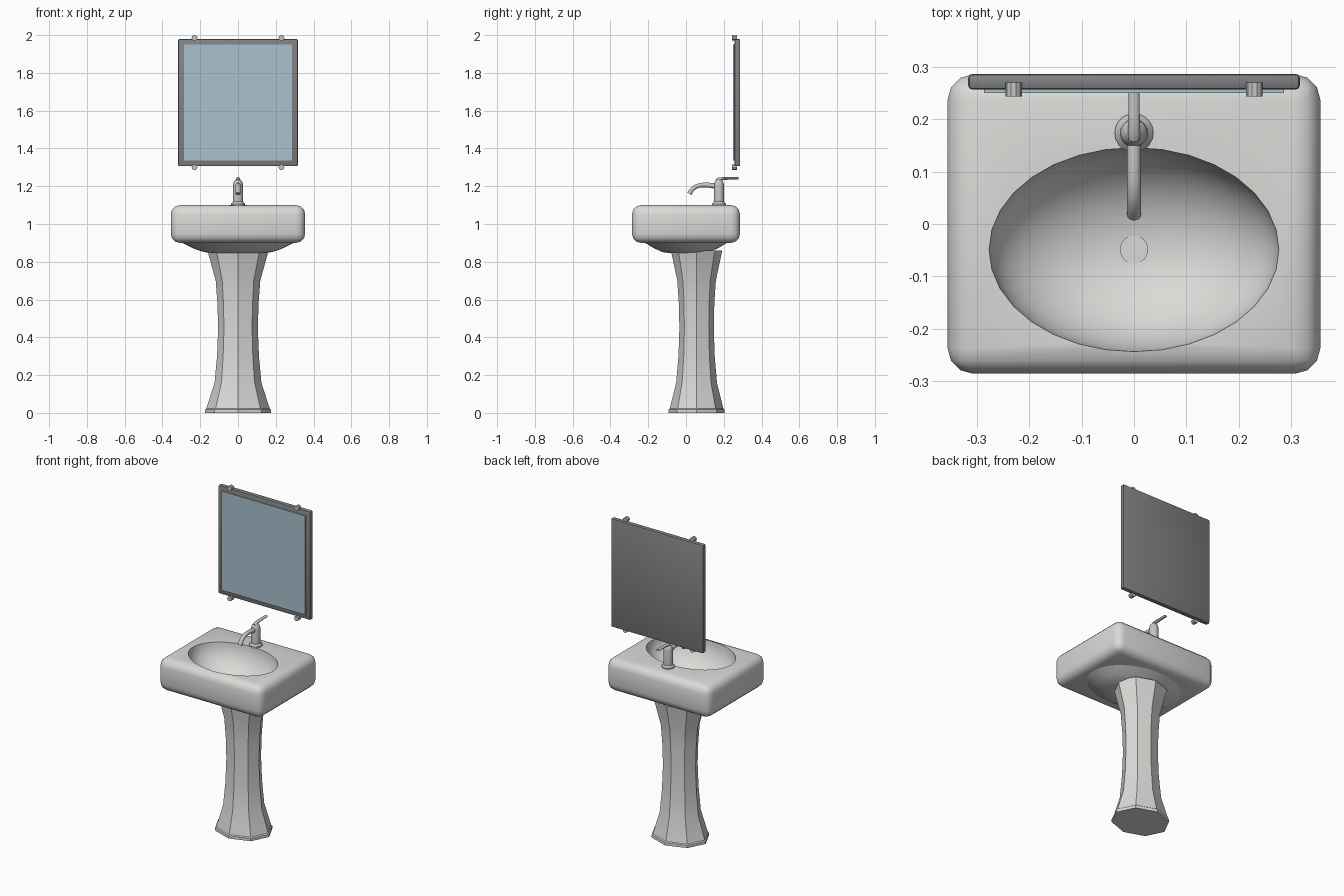
import bpy, bmesh, math
from mathutils import Vector

if "Cube" in bpy.data.objects:
    bpy.data.objects.remove(bpy.data.objects["Cube"])


def material(name, rgb):
    m = bpy.data.materials.new(name)
    m.diffuse_color = (*rgb, 1)
    m.use_nodes = True
    m.node_tree.nodes["Principled BSDF"].inputs["Base Color"].default_value = m.diffuse_color
    return m


CERAMIC = material("ceramic", (0.70, 0.70, 0.68))
METAL = material("brushed_metal", (0.56, 0.56, 0.55))
FRAME = material("frame_grey", (0.22, 0.22, 0.22))
GLASS = material("mirror_glass", (0.40, 0.54, 0.62))


def finish(bm, name, mat, angle=None):
    bmesh.ops.recalc_face_normals(bm, faces=bm.faces[:])
    me = bpy.data.meshes.new(name)
    bm.to_mesh(me)
    bm.free()
    ob = bpy.data.objects.new(name, me)
    bpy.context.collection.objects.link(ob)
    me.materials.append(mat)
    if angle:
        smooth(ob, angle)
    return ob


def smooth(ob, angle):
    bpy.ops.object.select_all(action='DESELECT')
    ob.select_set(True)
    bpy.context.view_layer.objects.active = ob
    bpy.ops.object.shade_smooth_by_angle(angle=math.radians(angle))


def skin(bm, rings):
    """Join rings of points into a capped tube."""
    vs = [[bm.verts.new(p) for p in r] for r in rings]
    n = len(vs[0])
    for a, b in zip(vs, vs[1:]):
        for i in range(n):
            j = (i + 1) % n
            bm.faces.new((a[i], a[j], b[j], b[i]))
    bm.faces.new(vs[0])
    bm.faces.new(vs[-1])


def stack(name, profile, cy, n, mat, angle=None):
    """Elliptical rings (z, rx, ry) stacked upwards round y = cy."""
    bm = bmesh.new()
    skin(bm, [[(rx * math.cos(2 * math.pi * i / n), cy + ry * math.sin(2 * math.pi * i / n), z)
               for i in range(n)] for z, rx, ry in profile])
    return finish(bm, name, mat, angle)


def sweep(name, path, n, mat, angle):
    """Tube in the x = 0 plane along points (y, z, half width, half height)."""
    bm = bmesh.new()
    pts = [Vector((0, p[0], p[1])) for p in path]
    rings = []
    for k, (y, z, w, h) in enumerate(path):
        t = (pts[min(k + 1, len(pts) - 1)] - pts[max(k - 1, 0)]).normalized()
        up = Vector((1, 0, 0)).cross(t)
        rings.append([pts[k] + Vector((w * math.cos(a), 0, 0)) + up * h * math.sin(a)
                      for a in (2 * math.pi * i / n for i in range(n))])
    skin(bm, rings)
    return finish(bm, name, mat, angle)


def box(name, lo, hi, mat, bevel=0, segs=1, angle=None):
    bm = bmesh.new()
    bmesh.ops.create_cube(bm, size=1)
    for v in bm.verts:
        v.co = [lo[i] + (v.co[i] + 0.5) * (hi[i] - lo[i]) for i in range(3)]
    if bevel:
        bmesh.ops.bevel(bm, geom=bm.edges[:], offset=bevel, segments=segs,
                        profile=0.5, affect='EDGES')
    return finish(bm, name, mat, angle)


# basin block with an oval bowl cut out
basin = box("basin", (-0.356, -0.286, 0.90), (0.356, 0.286, 1.10), CERAMIC, 0.048, 3)
bm = bmesh.new()
bmesh.ops.create_uvsphere(bm, u_segments=32, v_segments=24, radius=1)
for v in bm.verts:
    v.co = (v.co.x * 0.277, v.co.y * 0.195 - 0.049, v.co.z * 0.19 + 1.1005)
cutter = finish(bm, "bowl_cutter", CERAMIC)
mod = basin.modifiers.new("bowl", 'BOOLEAN')
mod.operation = 'DIFFERENCE'
mod.solver = 'EXACT'
mod.object = cutter
bpy.context.view_layer.objects.active = basin
bpy.ops.object.modifier_apply(modifier=mod.name)
bpy.data.objects.remove(cutter)
smooth(basin, 35)

# drain and rounded underside of the bowl
stack("drain", [(0.906, 0.027, 0.027), (0.915, 0.027, 0.027)], -0.049, 24, CERAMIC, 30)
stack("basin_underside", [(0.847, 0.13, 0.09), (0.851, 0.18, 0.125), (0.872, 0.24, 0.17),
                          (0.905, 0.305, 0.225)], 0, 32, CERAMIC, 35)

# eight-sided pedestal
stack("pedestal", [(0, 0.175, 0.148), (0.017, 0.175, 0.148), (0.022, 0.168, 0.142),
                   (0.16, 0.124, 0.108), (0.30, 0.111, 0.096), (0.45, 0.105, 0.091),
                   (0.58, 0.109, 0.094), (0.70, 0.118, 0.102), (0.86, 0.162, 0.136)],
      0.056, 8, CERAMIC, 30)

# tap: body with base collar, curved spout, lever
stack("tap_body", [(1.095, 0.037, 0.037), (1.107, 0.037, 0.037), (1.113, 0.031, 0.031),
                   (1.118, 0.027, 0.027), (1.21, 0.026, 0.026), (1.225, 0.022, 0.022),
                   (1.236, 0.012, 0.012)], 0.174, 20, METAL, 35)
sweep("tap_spout", [(0.165, 1.200, 0.013, 0.015), (0.11, 1.207, 0.013, 0.013),
                    (0.075, 1.206, 0.013, 0.012), (0.048, 1.196, 0.013, 0.012),
                    (0.030, 1.180, 0.013, 0.012), (0.018, 1.160, 0.014, 0.013)],
      14, METAL, 40)
sweep("tap_lever", [(0.160, 1.231, 0.010, 0.007), (0.175, 1.238, 0.011, 0.009),
                    (0.21, 1.241, 0.011, 0.007), (0.278, 1.242, 0.010, 0.006)],
      12, METAL, 40)

# mirror: frame, glass and four round clips
box("mirror_frame", (-0.317, 0.257, 1.306), (0.317, 0.287, 1.98), FRAME, 0.008, 2, 35)
box("mirror_glass", (-0.287, 0.250, 1.336), (0.287, 0.259, 1.951), GLASS)
for x in (-0.23, 0.23):
    for z in (1.300, 1.985):
        bm = bmesh.new()
        skin(bm, [[(x + 0.0155 * math.cos(math.pi * i / 5), y, z + 0.015 * math.sin(math.pi * i / 5))
                   for i in range(10)] for y in (0.244, 0.270)])
        finish(bm, "mirror_clip", METAL)
